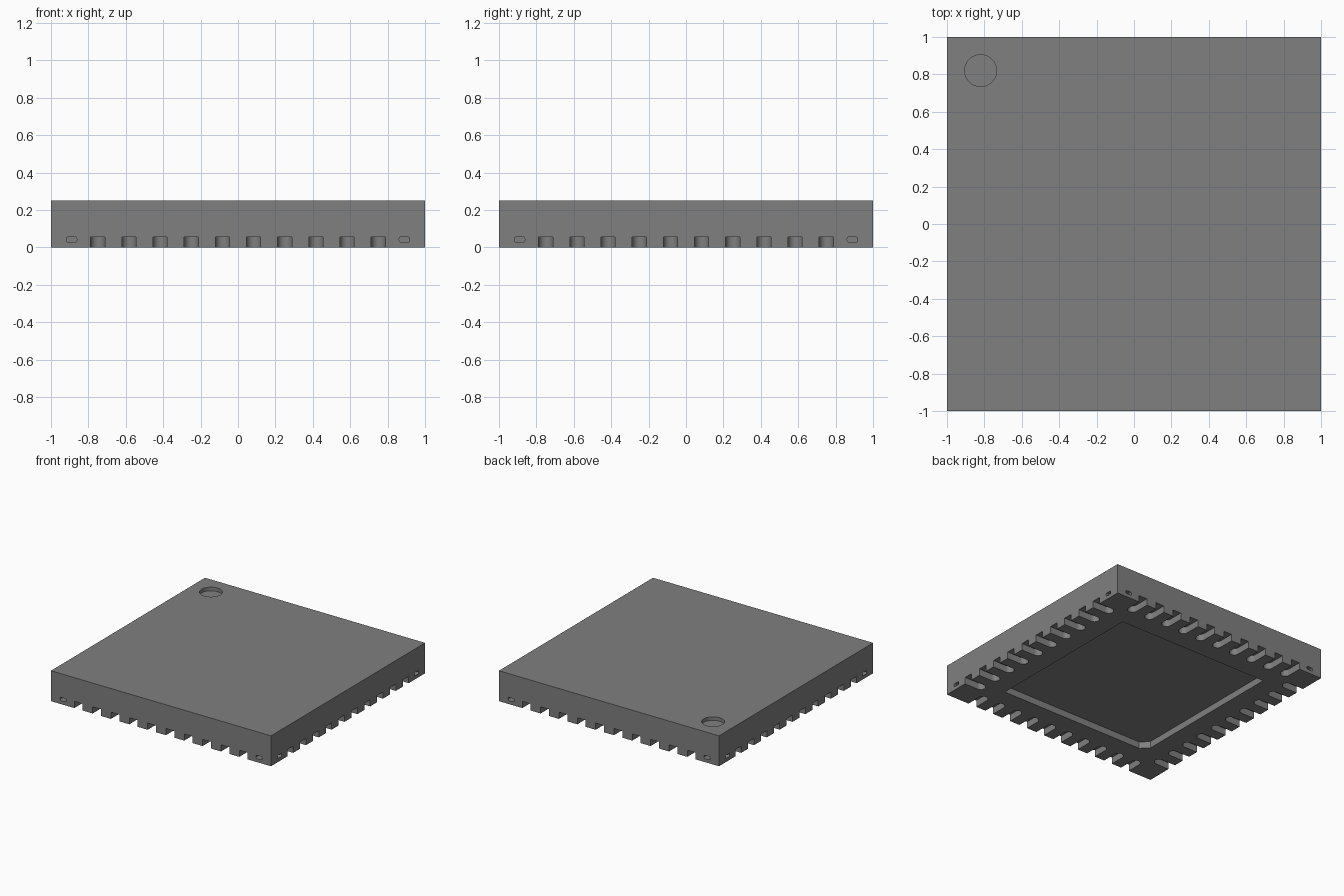
import bpy, bmesh, math
from mathutils import Matrix

HEIGHT, RECESS = 0.25, 0.055
PITCH, SLOT_R, SLOT_LEN = 1 / 6, 0.038, 0.16

cube = bpy.data.objects.get("Cube")
if cube:
    bpy.data.objects.remove(cube, do_unlink=True)

grey = bpy.data.materials.new("package grey")
grey.use_nodes = True
grey.diffuse_color = (0.215, 0.215, 0.215, 1)
grey.node_tree.nodes["Principled BSDF"].inputs["Base Color"].default_value = grey.diffuse_color


def prism(bm, outline, low, high, matrix=Matrix()):
    """Extrude a flat outline from low to high, then place it."""
    base = bm.faces.new([bm.verts.new((x, y, low)) for x, y in outline])
    new = bmesh.ops.extrude_face_region(bm, geom=[base])["geom"]
    top = [v for v in new if isinstance(v, bmesh.types.BMVert)]
    bmesh.ops.translate(bm, verts=top, vec=(0, 0, high - low))
    bmesh.ops.transform(bm, matrix=matrix, verts=list(base.verts) + top)


def arc(cx, cy, r, start, end, steps):
    angles = [math.radians(start + (end - start) * i / steps) for i in range(steps + 1)]
    return [(cx + r * math.cos(a), cy + r * math.sin(a)) for a in angles]


def make_object(name, bm):
    bmesh.ops.recalc_face_normals(bm, faces=bm.faces[:])
    mesh = bpy.data.meshes.new(name)
    bm.to_mesh(mesh)
    bm.free()
    mesh.materials.append(grey)
    obj = bpy.data.objects.new(name, mesh)
    bpy.context.collection.objects.link(obj)
    return obj


# Square package body
bm = bmesh.new()
prism(bm, [(-1, -1), (1, -1), (1, 1), (-1, 1)], 0, HEIGHT)
body = make_object("package_body", bm)

# Recesses: central pad pocket with one clipped corner, and corner dimple
bm = bmesh.new()
p, clip = 0.69, 0.06
prism(bm, [(clip - p, -p), (p, -p), (p, p), (-p, p), (-p, clip - p)], -0.05, RECESS)
prism(bm, arc(-0.82, 0.82, 0.085, 0, 360, 48)[:-1], HEIGHT - 0.03, HEIGHT + 0.05)

# Round-ended contact slots and small corner holes, repeated on four sides
inner = SLOT_LEN - SLOT_R - 1
slot = [(-SLOT_R, -1.05), (SLOT_R, -1.05)] + arc(0, inner, SLOT_R, 0, 180, 14)
hole = []
for sx, start in ((1, -90), (-1, 90)):
    for sy in ((-1, 1) if sx > 0 else (1, -1)):
        begin = start if sy == sx * -1 else start + 90
        hole += arc(sx * 0.019, 0.042 + sy * 0.004, 0.009, begin, begin + 90, 4)
upright = Matrix.Rotation(math.pi / 2, 4, 'X')
for side in range(4):
    turn = Matrix.Rotation(side * math.pi / 2, 4, 'Z')
    for i in range(10):
        place = turn @ Matrix.Translation(((i - 4.5) * PITCH, 0, 0))
        prism(bm, slot, -0.05, RECESS, place)
    for x in (-0.89, 0.89):
        prism(bm, hole, 0.93, 1.05, turn @ Matrix.Translation((x, 0, 0)) @ upright)
cutter = make_object("recess_cutter", bm)
cutter.hide_render = True

# Cut the recesses and drop the helper
bpy.ops.object.select_all(action='DESELECT')
body.select_set(True)
bpy.context.view_layer.objects.active = body
cut = body.modifiers.new("recesses", 'BOOLEAN')
cut.operation, cut.solver, cut.object = 'DIFFERENCE', 'EXACT', cutter
bpy.ops.object.modifier_apply(modifier=cut.name)
bpy.data.objects.remove(cutter, do_unlink=True)
bpy.ops.object.shade_smooth_by_angle(angle=math.radians(30))
